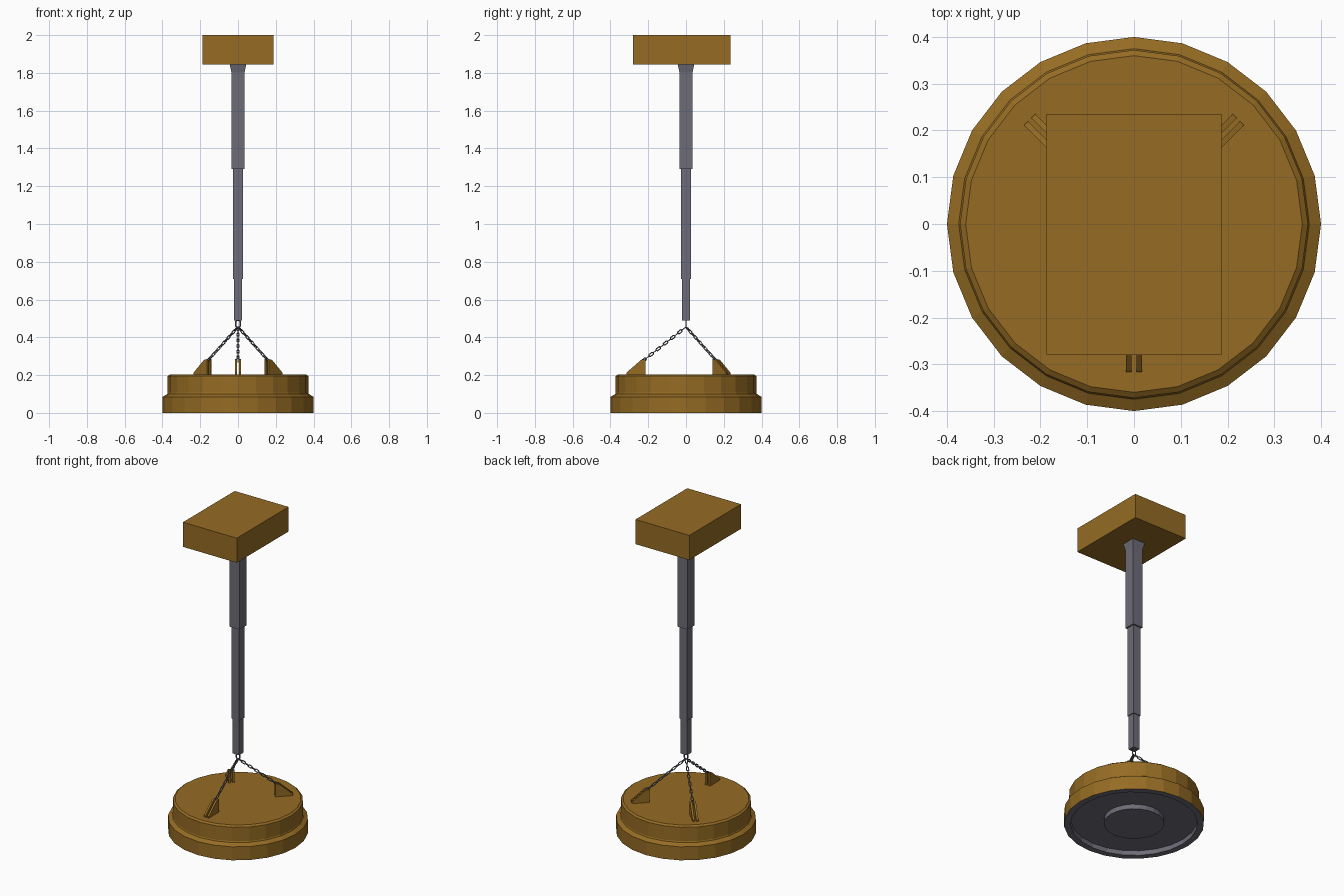
import bpy, bmesh, math
from mathutils import Vector, Matrix

if "Cube" in bpy.data.objects:
    bpy.data.objects.remove(bpy.data.objects["Cube"])


def material(name, rgb):
    m = bpy.data.materials.new(name)
    m.diffuse_color = (*rgb, 1)
    m.use_nodes = True
    m.node_tree.nodes["Principled BSDF"].inputs["Base Color"].default_value = m.diffuse_color
    return m


OCHRE = material("ochre paint", (0.30, 0.148, 0.017))
STEEL = material("grey steel", (0.155, 0.15, 0.185))
CHAIN = material("chain steel", (0.13, 0.135, 0.165))


def finish(bm, name, mats):
    bmesh.ops.recalc_face_normals(bm, faces=bm.faces)
    me = bpy.data.meshes.new(name)
    bm.to_mesh(me)
    bm.free()
    for m in mats:
        me.materials.append(m)
    ob = bpy.data.objects.new(name, me)
    bpy.context.collection.objects.link(ob)
    return ob


def lathe(bm, profile, sides, turn=0.0):
    """Stack of (radius, z) rings joined into a closed solid."""
    rings = [[bm.verts.new((r * math.cos(turn + math.tau * i / sides),
                            r * math.sin(turn + math.tau * i / sides), z))
              for i in range(sides)] for r, z in profile]
    for a, b in zip(rings, rings[1:]):
        for i in range(sides):
            j = (i + 1) % sides
            bm.faces.new((a[i], a[j], b[j], b[i]))
    bm.faces.new(rings[0])
    bm.faces.new(rings[-1])


# magnet disc: painted housing, steel underside with recess and core
bm = bmesh.new()
lathe(bm, [(0.172, 0), (0.172, 0.03), (0.362, 0.03), (0.362, 0), (0.4, 0),
           (0.4, 0.085), (0.375, 0.1), (0.372, 0.107), (0.372, 0.195), (0.36, 0.204)], 24)
for f in bm.faces:
    if all(v.co.z < 0.04 for v in f.verts):
        f.material_index = 1
finish(bm, "magnet_disc", [OCHRE, STEEL])

# top mounting box
bm = bmesh.new()
bmesh.ops.create_cube(bm, size=1, matrix=Matrix.Translation((0, -0.0225, 1.9225))
                      @ Matrix.Diagonal((0.375, 0.515, 0.155, 1)))
finish(bm, "mounting_box", [OCHRE])

# telescopic square pole with flared collar
R2 = math.sqrt(2)
bm = bmesh.new()
steps = [(0.022, 0.49), (0.022, 0.71), (0.027, 0.71), (0.027, 1.29), (0.035, 1.29),
         (0.035, 1.805), (0.044, 1.846)]
lathe(bm, [(w * R2, z) for w, z in steps], 4, math.pi / 4)
finish(bm, "telescopic_pole", [STEEL])


def add_link(bm, mtx, half_len, half_wid, wire, seg=12, sides=6):
    """Oval chain link lying in local XY, long axis X."""
    shift = half_len - half_wid
    rings = []
    for i in range(seg):
        a = math.tau * (i + 0.5) / seg
        c, s = math.cos(a), math.sin(a)
        ring = []
        for k in range(sides):
            b = math.tau * k / sides
            r = half_wid - wire + wire * math.cos(b)
            p = Vector((r * c + math.copysign(shift, c), r * s, wire * math.sin(b)))
            ring.append(bm.verts.new(mtx @ p))
        rings.append(ring)
    for i in range(seg):
        p, q = rings[i], rings[(i + 1) % seg]
        for k in range(sides):
            n = (k + 1) % sides
            bm.faces.new((p[k], q[k], q[n], p[n]))


# hanging ring under the pole
bm = bmesh.new()
add_link(bm, Matrix.Translation((0, 0, 0.472)) @ Matrix.Rotation(math.pi / 2, 4, 'Y')
         @ Matrix.Rotation(math.pi / 2, 4, 'X'), 0.024, 0.016, 0.004)
finish(bm, "hanging_ring", [STEEL])

# three lugs (paired plates) and their chains
LUG = [(0.214, 0.2), (0.214, 0.285), (0.237, 0.281), (0.316, 0.213), (0.316, 0.2)]
LINKS = 12
for n, deg in enumerate((45, 135, 270), 1):
    spin = Matrix.Rotation(math.radians(deg), 4, 'Z')
    bm = bmesh.new()
    for side in (-1, 1):
        face = bm.faces.new([bm.verts.new((r, side * 0.005, z)) for r, z in LUG])
        new = bmesh.ops.extrude_face_region(bm, geom=[face])["geom"]
        bmesh.ops.translate(bm, vec=(0, side * 0.012, 0),
                            verts=[v for v in new if isinstance(v, bmesh.types.BMVert)])
    bmesh.ops.transform(bm, matrix=spin, verts=bm.verts)
    finish(bm, f"lug_{n}", [OCHRE])

    bm = bmesh.new()
    start, end = Vector((0.004, 0, 0.452)), Vector((0.232, 0, 0.272))
    slope = Matrix.Rotation(math.atan2(start.z - end.z, end.x - start.x), 4, 'Y')
    for i in range(LINKS):
        p = start.lerp(end, (i + 0.5) / LINKS)
        roll = Matrix.Rotation(math.pi / 2 * (i % 2), 4, 'X')
        add_link(bm, spin @ Matrix.Translation(p) @ slope @ roll, 0.0165, 0.0095, 0.003)
    finish(bm, f"chain_{n}", [CHAIN])
